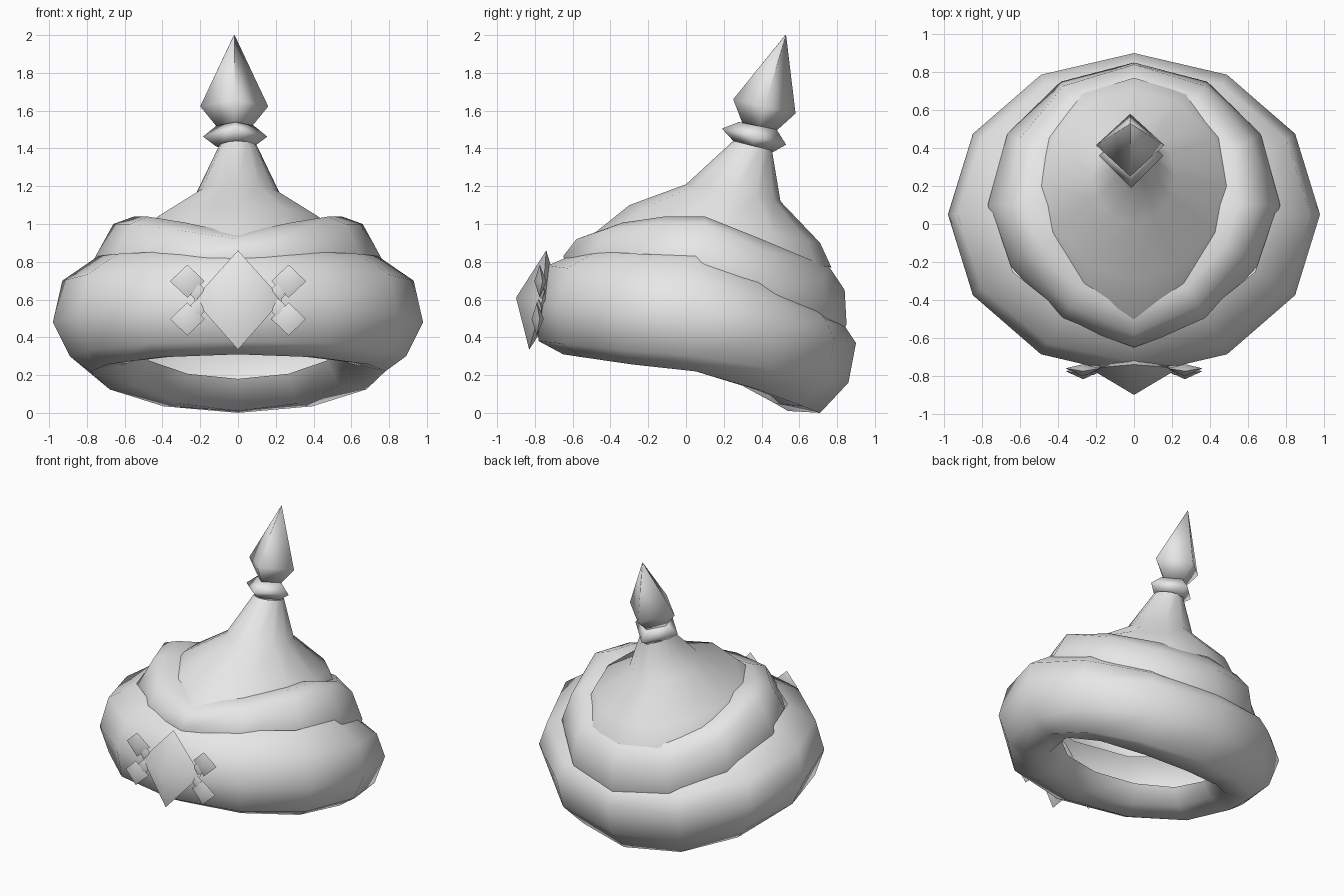
import bpy, math

cube = bpy.data.objects.get("Cube")
if cube:
    bpy.data.objects.remove(cube, do_unlink=True)

grey = bpy.data.materials.new("light grey cloth")
grey.use_nodes = True
colour = (0.8, 0.8, 0.8, 1)
grey.diffuse_color = colour
grey.node_tree.nodes["Principled BSDF"].inputs["Base Color"].default_value = colour


def make(name, verts, faces, angle):
    mesh = bpy.data.meshes.new(name)
    mesh.from_pydata(verts, [], faces)
    mesh.materials.append(grey)
    obj = bpy.data.objects.new(name, mesh)
    bpy.context.collection.objects.link(obj)
    bpy.ops.object.select_all(action='DESELECT')
    obj.select_set(True)
    bpy.context.view_layer.objects.active = obj
    bpy.ops.object.mode_set(mode='EDIT')
    bpy.ops.mesh.select_all(action='SELECT')
    bpy.ops.mesh.normals_make_consistent(inside=False)
    bpy.ops.object.mode_set(mode='OBJECT')
    bpy.ops.object.shade_smooth_by_angle(angle=math.radians(angle))


def bridge(rows, n):
    """Quads between successive loops of n points."""
    return [(r * n + i, r * n + (i + 1) % n, (r + 1) * n + (i + 1) % n, (r + 1) * n + i)
            for r in range(rows - 1) for i in range(n)]


def wrap(name, rx, ry, cy, pinch, power, front, side, back):
    """Open cloth roll whose section (inset, z) blends from front to side to back."""
    verts, n = [], 12
    for f, m, b in zip(front, side, back):
        for i in range(n):
            t = math.tau * i / n
            c, s = math.cos(t), math.sin(t)
            wf, wb = max(0, -s) ** power, max(0, s) ** 1.2
            inset, z = (f[k] * wf + b[k] * wb + m[k] * (1 - wf - wb) for k in (0, 1))
            squeeze = 1 - pinch * c * c if s < 0 else 1
            verts.append((c * (rx - inset), cy + s * (ry - inset) * squeeze, z))
    make(name, verts, bridge(len(front), n), 80)


def loft(name, levels, n, x=0, pinch=0, caps=True):
    """Tilted loops: front y, front z, back y, back z, half width."""
    verts = []
    for yf, zf, yb, zb, w in levels:
        for i in range(n):
            t = math.tau * i / n
            c, s = math.cos(t), math.sin(t)
            k = s * (1 - pinch * c * c) if s < 0 else s
            verts.append((x + w * c, (yf + yb) / 2 + (yb - yf) / 2 * k,
                          (zf + zb) / 2 + (zb - zf) / 2 * k))
    faces = bridge(len(levels), n)
    if caps:
        faces += [tuple(range(n)), tuple(range(len(verts) - n, len(verts)))]
    make(name, verts, faces, 110)


# Lower and upper cloth rolls, hollow inside, from lower rim to top edge
wrap("lower_wrap", 0.98, 0.85, 0.05, 0, 1.3,
     [(.4, .42), (.31, .31), (.15, .31), (.02, .38), (0, .58), (.07, .78), (.25, .86)],
     [(.43, .35), (.36, .25), (.2, .22), (.09, .30), (0, .48), (.05, .70), (.24, .83)],
     [(.45, .18), (.36, .01), (.19, 0), (.04, .16), (0, .37), (.06, .46), (.2, .58)])
wrap("upper_wrap", 0.77, 0.75, 0.1, 0.25, 7,
     [(.04, .74), (0, .83), (.07, .92), (.2, .95), (.28, .95)],
     [(.03, .68), (0, .80), (.11, 1.0), (.22, 1.04), (.34, 1.01)],
     [(.03, .40), (0, .47), (.01, .65), (.09, .77), (.16, .8)])

# Leaning crown, open underneath
loft("crown", [(-.5, .94, .77, .77, .56),
               (-.3, 1.1, .71, .9, .48), (0, 1.21, .5, 1.12, .22),
               (.25, 1.44, .455, 1.39, .1)], 12, pinch=0.12, caps=False)

# Square collar and pointed finial
loft("collar", [(.25, 1.44, .46, 1.38, .1), (.19, 1.505, .53, 1.42, .17),
                (.28, 1.54, .48, 1.5, .1)], 4, x=-.015)
loft("finial", [(.30, 1.53, .48, 1.495, .09), (.25, 1.66, .58, 1.585, .18),
                (.525, 2, .53, 2, .002)], 4, x=-.02)


def diamond(name, corners, front, back):
    """Four corners joined to a front and a back point."""
    make(name, corners + [front, back],
         [(i, (i + 1) % 4, apex) for i in range(4) for apex in (4, 5)], 60)


# Pointed front jewel
diamond("front_jewel",
        [(0, -.74, .86), (.235, -.76, .6), (0, -.83, .335), (-.235, -.76, .6)],
        (0, -.9, .61), (0, -.66, .6))


def petal(name, x, y, z, half):
    """Shallow diamond-set plate with a raised centre."""
    corners = [(x + half * a, y + 0.015 * abs(a), z + half * b * .95)
               for a, b in ((0, 1), (1, 0), (0, -1), (-1, 0))]
    diamond(name, corners, (x, y - half * .3, z), (x, y + half * .4, z))


# Jewel petals with small links
for side, sx in (("left", 1), ("right", -1)):
    for level, sz in (("upper", 1), ("lower", -1)):
        y = -.775 - .015 * (sz < 0)
        petal(f"{side}_{level}_petal", sx * .268, y, .597 + sz * .1, .092)
        petal(f"{side}_{level}_petal_link", sx * .215, y + .01, .597 + sz * .045, .055)
